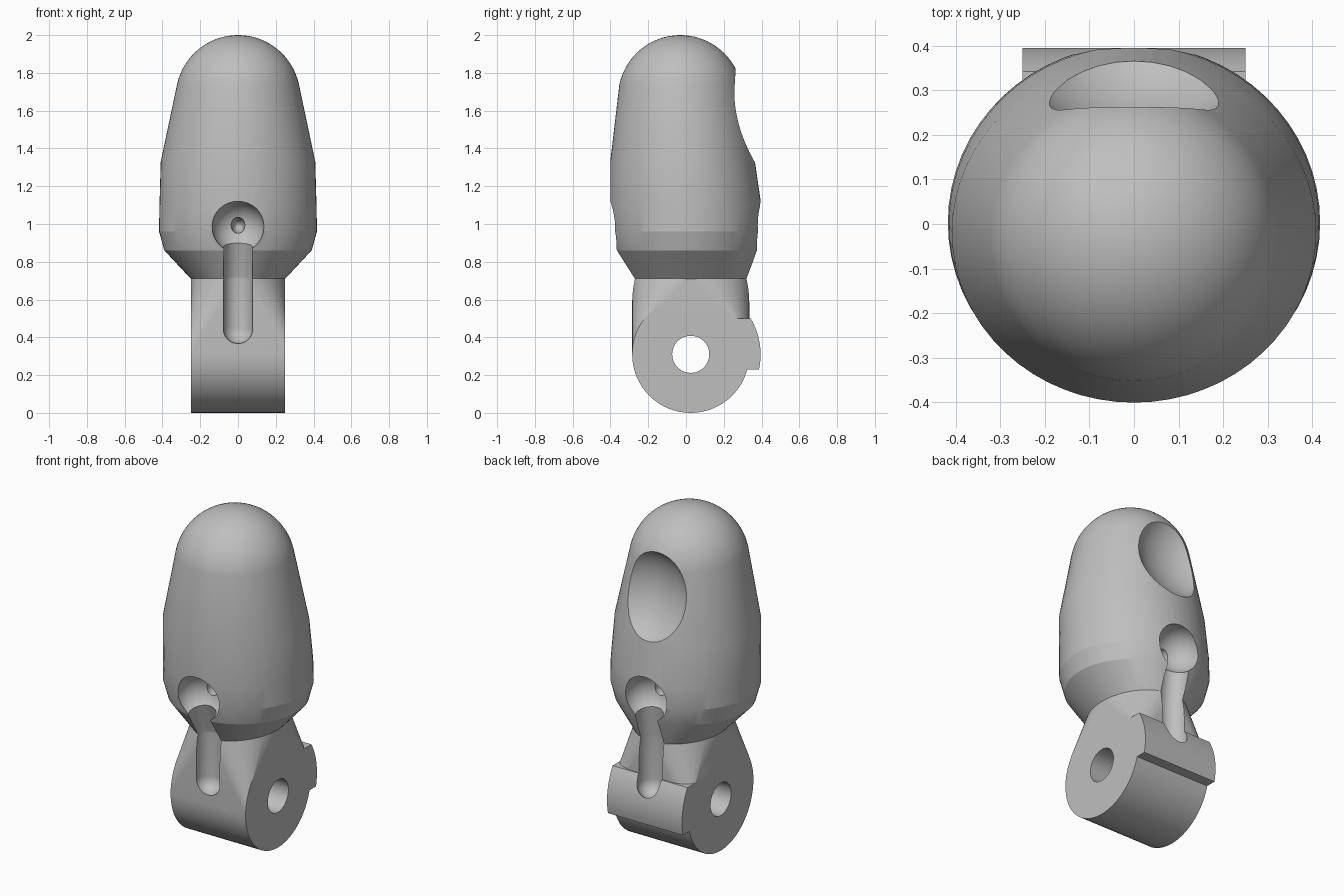
import bpy, bmesh
from math import sin, cos, pi, asin, radians
from mathutils import Matrix, Vector

if "Cube" in bpy.data.objects:
    bpy.data.objects.remove(bpy.data.objects["Cube"], do_unlink=True)

grey = bpy.data.materials.new("plain grey")
grey.use_nodes = True
grey.diffuse_color = (0.52, 0.52, 0.52, 1)
grey.node_tree.nodes["Principled BSDF"].inputs["Base Color"].default_value = (0.52, 0.52, 0.52, 1)

SEG = 64
HALF_W = 0.25              # half width of the knuckle
PIVOT_Y, PIVOT_Z = 0.025, 0.31
KNUCKLE_R = 0.31


def finish(name, bm):
    bmesh.ops.recalc_face_normals(bm, faces=bm.faces)
    mesh = bpy.data.meshes.new(name)
    bm.to_mesh(mesh)
    bm.free()
    mesh.materials.append(grey)
    obj = bpy.data.objects.new(name, mesh)
    bpy.context.collection.objects.link(obj)
    return obj


def ellipse(z, rx, ry, cy):
    return [Vector((rx * cos(2 * pi * i / SEG), cy + ry * sin(2 * pi * i / SEG), z))
            for i in range(SEG)]


def loft(name, levels):
    bm = bmesh.new()
    rings = [[bm.verts.new(p) for p in ellipse(*lv)] for lv in levels]
    for a, b in zip(rings, rings[1:]):
        for i in range(SEG):
            j = (i + 1) % SEG
            bm.faces.new((a[i], a[j], b[j], b[i]))
    bm.faces.new(rings[0])
    bm.faces.new(rings[-1])
    return finish(name, bm)


def hull(name, points):
    bm = bmesh.new()
    for p in points:
        bm.verts.new(p)
    bmesh.ops.convex_hull(bm, input=bm.verts)
    bmesh.ops.dissolve_limit(bm, angle_limit=0.002, verts=bm.verts, edges=bm.edges)
    return finish(name, bm)


def prism(name, outline, half):
    """Extrude a y-z outline across x."""
    return hull(name, [(x, y, z) for x in (-half, half) for y, z in outline])


def circle(r):
    return [(PIVOT_Y + r * cos(2 * pi * i / SEG), PIVOT_Z + r * sin(2 * pi * i / SEG))
            for i in range(SEG)]


def ellipsoid(name, centre, radii, tilt=0):
    bm = bmesh.new()
    m = Matrix.Translation(centre) @ Matrix.Rotation(tilt, 4, 'X') @ Matrix.Diagonal((*radii, 1))
    bmesh.ops.create_uvsphere(bm, u_segments=48, v_segments=32, radius=1, matrix=m)
    return finish(name, bm)


def capsule(name, a, b, r):
    bm = bmesh.new()
    for end in (a, b):
        bmesh.ops.create_uvsphere(bm, u_segments=40, v_segments=20, radius=r,
                                  matrix=Matrix.Translation(end))
    points = [v.co.copy() for v in bm.verts]
    bm.free()
    return hull(name, points)


def cut(obj, cutters):
    bpy.context.view_layer.objects.active = obj
    for c in cutters:
        mod = obj.modifiers.new("cut", 'BOOLEAN')
        mod.operation, mod.solver, mod.object = 'DIFFERENCE', 'EXACT', c
        bpy.ops.object.modifier_apply(modifier=mod.name)


# Fingertip shell: flared skirt, tapering barrel, round dome
DOME_R, DOME_Z, DOME_Y = 0.33, 1.67, -0.03
levels = [(0.71, 0.25, 0.31, 0.025), (0.86, 0.39, 0.377, 0.005), (0.96, 0.418, 0.4, 0.003),
          (1.09, 0.416, 0.4, 0), (1.33, 0.409, 0.383, -0.018)]
for i in range(17):
    t = radians(12 + 77 * i / 16)
    levels.append((DOME_Z + DOME_R * sin(t), DOME_R * cos(t), DOME_R * cos(t), DOME_Y))
fingertip = loft("fingertip", levels)

# Knuckle barrel blending up into the round neck
neck_top = ellipse(0.712, HALF_W, KNUCKLE_R, PIVOT_Y)
knuckle = hull("knuckle", [(x, y, z) for x in (-HALF_W, HALF_W)
                           for y, z in circle(KNUCKLE_R)] + neck_top)

# Raised stop on the back of the knuckle
STOP_R = 0.37
lo, hi = asin(-0.08 / STOP_R), asin(0.19 / STOP_R)
arc = [lo + (hi - lo) * i / 12 for i in range(13)]
outline = [(PIVOT_Y + STOP_R * cos(a), PIVOT_Z + STOP_R * sin(a)) for a in arc]
stop = prism("knuckle_stop", outline + [(0.22, 0.5), (0.22, 0.23)], HALF_W)

# Cutters: pivot hole, pad scoop, and cord pockets and grooves front and back
pin = prism("pin_cutter", circle(0.098), 1)
scoop = ellipsoid("scoop_cutter", (0, 0.41, 1.59), (0.27, 0.2, 0.29), radians(13))
pockets, grooves = [], []
for side, surface in ((-1, -0.285), (1, 0.335)):
    pockets.append(ellipsoid("pocket_cutter", (0, side * 0.375, 0.985), (0.137,) * 3))
    pockets.append(ellipsoid("cord_hole_cutter", (0, side * 0.24, 0.993), (0.036, 0.09, 0.042)))
    knee = Vector((0, surface - side * 0.003, 0.7))
    grooves.append(capsule("groove_cutter", Vector((0, side * 0.355, 0.91)), knee, 0.078))
    grooves.append(capsule("groove_cutter", knee, Vector((0, knee.y, 0.445)), 0.078))

cut(fingertip, [scoop] + pockets + grooves)
cut(knuckle, [pin] + grooves)
cut(stop, grooves[2:])

for c in [pin, scoop] + pockets + grooves:
    bpy.data.objects.remove(c, do_unlink=True)

# Smooth curved faces, keep edges crisp
for obj in bpy.context.view_layer.objects:
    obj.select_set(obj in (fingertip, knuckle, stop))
bpy.context.view_layer.objects.active = fingertip
bpy.ops.object.shade_smooth_by_angle(angle=radians(15))
